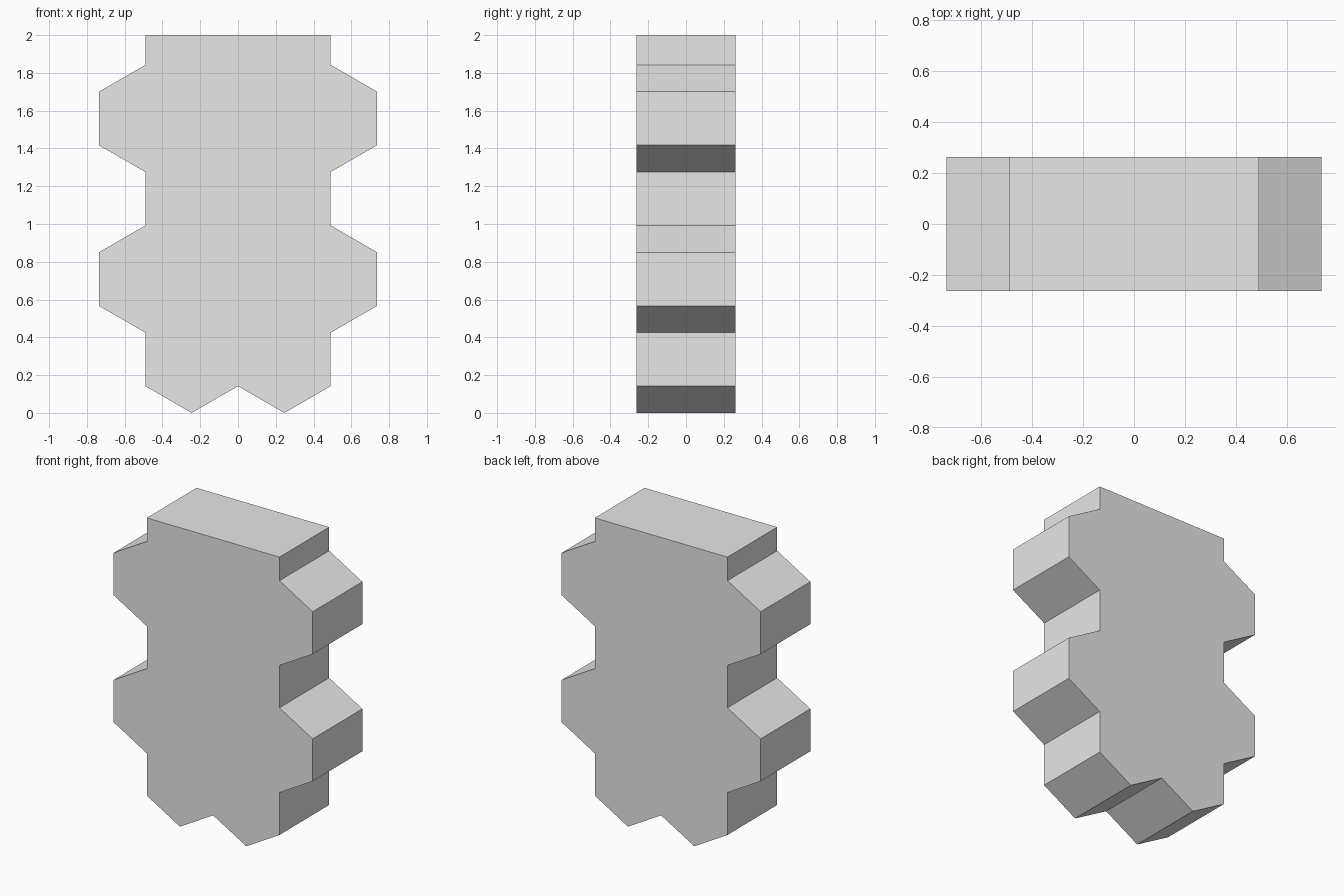
import bpy
import bmesh
import math

cube = bpy.data.objects.get("Cube")
if cube:
    bpy.data.objects.remove(cube, do_unlink=True)

# Hexagon grid: half the cell side, half the cell width, slab depth and height
STEP = 0.1417
HALF_W = STEP * math.sqrt(3)
DEPTH = 0.525
HEIGHT = 2.0

# Right-hand outline from the bottom notch up, in (cell half-widths, steps)
outline = [(0, 1), (1, 0), (2, 1)]
for base in (3, 9):
    outline += [(2, base), (3, base + 1), (3, base + 3), (2, base + 4)]
right = [(i * HALF_W, k * STEP) for i, k in outline] + [(2 * HALF_W, HEIGHT)]
left = [(-x, z) for x, z in reversed(right[1:])]

# Extrude the mirrored outline into a slab
bm = bmesh.new()
front = bm.faces.new([bm.verts.new((x, -DEPTH / 2, z)) for x, z in right + left])
result = bmesh.ops.extrude_face_region(bm, geom=[front], use_keep_orig=True)
back_verts = [v for v in result["geom"] if isinstance(v, bmesh.types.BMVert)]
bmesh.ops.translate(bm, verts=back_verts, vec=(0, DEPTH, 0))
bmesh.ops.recalc_face_normals(bm, faces=bm.faces)

mesh = bpy.data.meshes.new("honeycomb_slab")
bm.to_mesh(mesh)
bm.free()
slab = bpy.data.objects.new("honeycomb_slab", mesh)
bpy.context.collection.objects.link(slab)

# Plain grey surface
grey = bpy.data.materials.new("light_grey")
grey.use_nodes = True
color = (0.8, 0.8, 0.8, 1.0)
grey.diffuse_color = color
for node in grey.node_tree.nodes:
    if node.type == "BSDF_PRINCIPLED":
        node.inputs["Base Color"].default_value = color
mesh.materials.append(grey)
